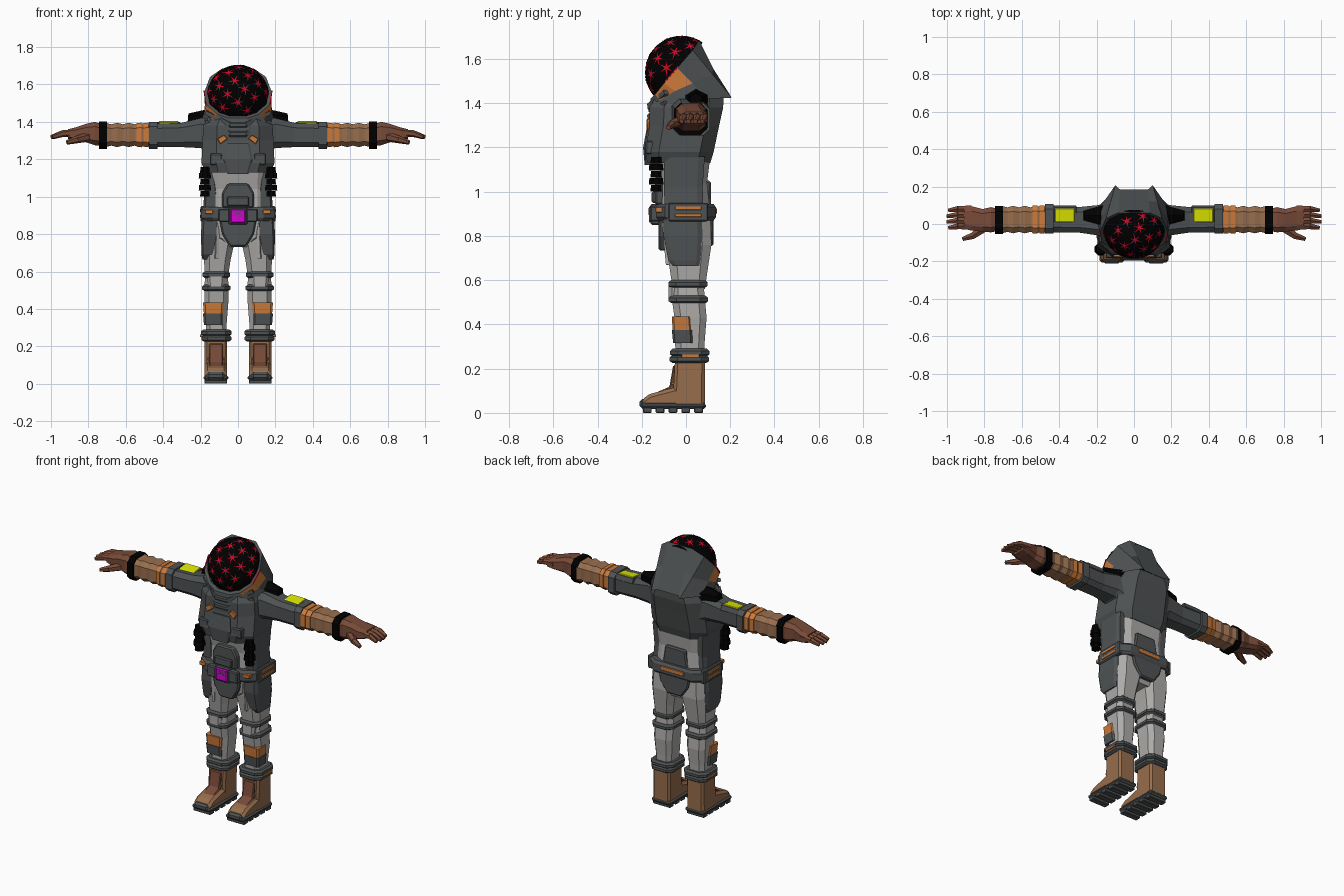
import bpy, bmesh, math
from mathutils import Vector

cube = bpy.data.objects.get("Cube")
if cube:
    bpy.data.objects.remove(cube, do_unlink=True)


def material(name, *rgb):
    mat = bpy.data.materials.new(name)
    mat.use_nodes = True
    mat.diffuse_color = (*rgb, 1)
    mat.node_tree.nodes["Principled BSDF"].inputs["Base Color"].default_value = (*rgb, 1)
    return mat


black = material("black rubber", 0, 0, 0)
red = material("visor red", .58, .003, .02)
dark = material("dark grey shell", .078, .085, .087)
light = material("light grey fabric", .42, .41, .395)
tan = material("tan leather", .31, .155, .075)
brown = material("brown leather", .19, .07, .04)
orange = material("orange accent", .6, .195, .042)
yellow = material("yellow patch", .78, .86, 0)
magenta = material("magenta buckle", .7, 0, .68)


def finish(name, bm, mats, mirror=False, bevel=0):
    """Turn a bmesh into an object, optionally bevelled and mirrored."""
    bmesh.ops.recalc_face_normals(bm, faces=bm.faces)
    mesh = bpy.data.meshes.new(name)
    bm.to_mesh(mesh)
    bm.free()
    for mat in mats:
        mesh.materials.append(mat)
    obj = bpy.data.objects.new(name, mesh)
    bpy.context.collection.objects.link(obj)
    if bevel:
        mod = obj.modifiers.new("Bevel", 'BEVEL')
        mod.width, mod.segments = bevel, 1
    if mirror:
        obj.modifiers.new("Mirror", 'MIRROR').use_mirror_merge = False
    return obj


def place(axis, p, u, v):
    return {'x': (p, u, v), 'y': (u, p, v), 'z': (u, v, p)}[axis]


def bridge(bm, rings, caps=True):
    """Skin a list of point rings with quads."""
    rows = [[bm.verts.new(co) for co in ring] for ring in rings]
    n = len(rows[0])
    for a, b in zip(rows, rows[1:]):
        for i in range(n):
            bm.faces.new((a[i], a[(i + 1) % n], b[(i + 1) % n], b[i]))
    if caps:
        bm.faces.new(rows[0])
        bm.faces.new(rows[-1])


def loft(name, mat, axis, sections, cut=.35, mirror=False):
    """Chamfered sections: position, then low and high on both other axes."""
    rings = []
    for p, u0, u1, v0, v1 in sections:
        cu, cv, hu, hv = (u0 + u1) / 2, (v0 + v1) / 2, (u1 - u0) / 2, (v1 - v0) / 2
        c = 1 - cut
        shape = [(1, -c), (1, c), (c, 1), (-c, 1), (-1, c), (-1, -c), (-c, -1), (c, -1)]
        rings.append([place(axis, p, cu + a * hu, cv + b * hv) for a, b in shape])
    bm = bmesh.new()
    bridge(bm, rings)
    return finish(name, bm, [mat], mirror)


def centred(name, mat, sections, cut=.35):
    """Upright loft that is symmetric in x: height, half width, front and back."""
    return loft(name, mat, 'z', [(z, -w, w, a, b) for z, w, a, b in sections], cut)


def prism(name, mat, axis, outline, low, high, mirror=False, bevel=.008):
    bm = bmesh.new()
    bridge(bm, [[place(axis, p, u, v) for u, v in outline] for p in (low, high)])
    return finish(name, bm, [mat], mirror, bevel)


def box(name, mat, xs, ys, zs, mirror=False, bevel=.006):
    (a, b), (c, d) = xs, ys
    return prism(name, mat, 'z', [(a, c), (b, c), (b, d), (a, d)], *zs, mirror, bevel)


def rod(name, mat, start, end, r0, r1, sides=6, mirror=True):
    a, b = Vector(start), Vector(end)
    turn = (b - a).to_track_quat('Z', 'Y')
    ring = [Vector((math.cos(t), math.sin(t), 0)) for t in
            (math.tau * (i + .5) / sides for i in range(sides))]
    bm = bmesh.new()
    bridge(bm, [[p + turn @ v * r for v in ring] for p, r in ((a, r0), (b, r1))])
    return finish(name, bm, [mat], mirror)


# Helmet globe, cut off behind the hood rim, with small star marks
centre, radius, facing = Vector((0, -.02, 1.54)), .165, Vector((0, -.77, .64))
bm = bmesh.new()
bmesh.ops.create_icosphere(bm, subdivisions=4, radius=radius)
bmesh.ops.translate(bm, vec=centre, verts=bm.verts)
bmesh.ops.bisect_plane(bm, geom=bm.verts[:] + bm.edges[:] + bm.faces[:],
                       plane_co=centre + facing * .012, plane_no=facing, clear_inner=True)
globe = finish("helmet_globe", bm, [black])
for poly in globe.data.polygons:
    poly.use_smooth = True

bm = bmesh.new()
count = 60
for i in range(count):
    h = 1 - 2 * (i + .5) / count
    t, s = i * math.pi * (3 - math.sqrt(5)), math.sqrt(1 - h * h)
    d = Vector((s * math.cos(t), s * math.sin(t), h))
    if d.dot(facing) < .25:
        continue
    u = d.orthogonal().normalized()
    w = d.cross(u)
    for k in range(6):
        t = math.tau * k / 6 + i
        out = u * math.cos(t) + w * math.sin(t)
        side = d.cross(out) * .03
        corners = (d - side, d + out * (.2 + .05 * (k % 2)), d + side)
        bm.faces.new([bm.verts.new(centre + c.normalized() * (radius + .002)) for c in corners])
finish("helmet_stars", bm, [red])

# Hood shell: open slanted rim swept back to a wide collar
rim = [(.085, .06, 1.685), (.15, .03, 1.64), (.18, -.04, 1.56),
       (.168, -.1, 1.49), (.11, -.14, 1.44), (.05, -.16, 1.42)]
back = [(.075, .185, 1.43), (.1, .207, 1.425), (.175, .1, 1.42),
        (.192, 0, 1.42), (.165, -.1, 1.385), (.06, -.17, 1.36)]


def whole(half):
    return [Vector(p) for p in half] + [Vector((-x, y, z)) for x, y, z in reversed(half)]


rim, back = whole(rim), whole(back)
middle = [a.lerp(b, .5) for a, b in zip(rim, back)]
inner = [centre + (p - centre) * .9 for p in rim]
bm = bmesh.new()
bridge(bm, [inner, rim, middle, back], caps=False)
bm.faces.ensure_lookup_table()
n = len(rim)
panels = [bm.faces[n + i] for i in (2, 3, n - 4, n - 5)]
bmesh.ops.inset_individual(bm, faces=panels, thickness=.015)
for face in panels:
    face.material_index = 1
finish("hood_shell", bm, [dark, orange])
rod("rim_strip", red, (.181, -.036, 1.567), (.171, -.096, 1.497), .004, .004, 4)

# Torso
centred("chest_shell", dark, [(1.13, .175, -.175, .11), (1.18, .195, -.185, .125),
        (1.3, .19, -.165, .15), (1.38, .185, -.165, .168), (1.44, .15, -.13, .17)], .4)
centred("chest_plate", dark, [(1.12, .055, -.187, -.1), (1.2, .078, -.194, -.1),
                              (1.285, .062, -.178, -.1)], .15)
box("chest_pocket", dark, (.085, .15), (-.183, -.13), (1.17, 1.23), True)
prism("chest_tab", orange, 'y', [(.055, 1.31), (.095, 1.28), (.11, 1.31), (.075, 1.33)],
      -.178, -.15, True, .003)
for drop in (0, .05):
    rod("collar_strip", dark, (.04, -.163, 1.385 - drop), (.17, -.09, 1.45 - drop), .018, .015, 4)
    box("collar_bar", dark, (-.05, .05), (-.175, -.13), (1.37 - drop, 1.398 - drop))
centred("waist_fabric", light, [(.9, .16, -.11, .11), (1.04, .16, -.105, .095), (1.16, .165, -.13, .11)])
loft("waist_side", dark, 'z', [(.9, .11, .19, -.095, .08), (1.02, .11, .18, -.1, .075),
     (1.16, .125, .185, -.1, .085)], .3, True)
prism("lumbar_panel", dark, 'y', [(-.09, .93), (.09, .93), (.07, 1.05), (-.07, 1.05)], .07, .112)
for i in range(5):
    z = 1 + i * .032
    bulge = .028 + .008 * (i % 2)
    rod("air_hose", black, (.177, -.135, z), (.177, -.135, z + .03), bulge, bulge - .003, 8)

# Belt and hips
centred("belt", dark, [(.87, .185, -.125, .125), (.885, .195, -.135, .135),
                       (.93, .195, -.135, .135), (.945, .185, -.125, .125)], .3)
box("belt_side_frame", dark, (.17, .2), (-.08, .1), (.865, .95), True)
for z in (.885, .918):
    box("belt_side_stripe", orange, (.19, .204), (-.05, .07), (z, z + .016), True, .002)
box("belt_front_tab", orange, (.135, .175), (-.138, -.1), (.907, .93), True, .002)
box("belt_back_stripe", orange, (-.08, .08), (.13, .14), (.9, .925), bevel=.002)
box("belt_front_block", dark, (.045, .105), (-.163, -.1), (.865, .935), True)
box("buckle_mount", dark, (-.05, .05), (-.16, -.1), (.85, .945))
box("buckle", magenta, (-.04, .04), (-.168, -.15), (.86, .935), bevel=.006)
for slope in (1, -1):
    rod("buckle_cross", dark, (-.028, -.168, .91 - .014 * slope),
        (.028, -.168, .91 + .014 * slope), .003, .003, 4, False)
prism("belly_pack", dark, 'y', [(-.085, .94), (.085, .94), (.085, 1.02), (.055, 1.07),
      (-.055, 1.07), (-.085, 1.02)], -.14, -.09)
box("belly_pouch", dark, (-.06, .06), (-.155, -.1), (.95, 1))
centred("hips", light, [(.73, .06, -.08, .09), (.78, .14, -.1, .11), (.9, .175, -.11, .11)])
flap = [(-.1, .88), (.1, .88), (.085, .8), (.045, .735), (-.045, .735), (-.085, .8)]
prism("front_flap", dark, 'y', flap, -.125, -.07)
prism("back_flap", dark, 'y', [(x * 1.15, z + .02) for x, z in flap], .08, .125)

# Legs
loft("thigh", light, 'z', [(.56, .055, .175, -.06, .085), (.66, .04, .182, -.075, .1),
     (.76, .018, .187, -.09, .115), (.9, .01, .18, -.095, .11)], .4, True)
loft("thigh_panel", dark, 'z', [(.665, .14, .19, -.06, .06), (.69, .13, .195, -.08, .065),
     (.8, .1, .198, -.102, .075), (.9, .1, .192, -.1, .07)], .25, True)
rod("thigh_trim", light, (.108, -.098, .86), (.115, -.08, .67), .012, .012, 4)
loft("lower_leg", light, 'z', [(.22, .065, .17, -.045, .08), (.33, .06, .172, -.05, .085),
     (.43, .052, .18, -.052, .093), (.52, .05, .18, -.065, .085), (.58, .055, .175, -.065, .08)], .4, True)
loft("shin_pad", orange, 'z', [(.37, .08, .182, -.06, .025), (.435, .075, .187, -.064, .02)], .2, True)
loft("shin_pad_base", dark, 'z', [(.315, .08, .182, -.058, .03), (.375, .08, .187, -.064, .027)], .2, True)
for z, grow in ((.23, .004), (.26, .006), (.5, 0), (.57, -.002)):
    a, b, c, d = .04 - grow, .192 + grow, -.078 + grow, .1 + grow
    e = .012
    loft("leg_ring", dark, 'z', [(z - .004, a + e, b - e, c + e, d - e), (z + .004, a, b, c, d),
         (z + .02, a, b, c, d), (z + .03, a + e, b - e, c + e, d - e)], .4, True)
loft("knee_pad", light, 'z', [(.52, .075, .16, -.078, .02), (.58, .07, .165, -.078, .02)], .3, True)
box("ankle_stripe", orange, (.19, .203), (-.02, .06), (.25, .264), True, .001)

# Boots
loft("boot_shaft", tan, 'z', [(.04, .06, .178, -.06, .085), (.235, .058, .178, -.05, .085)], .2, True)
prism("boot_foot", tan, 'x', [(-.2, .03), (-.2, .06), (-.165, .085), (-.05, .115), (.05, .115),
      (.08, .08), (.08, .03)], .06, .178, True, .018)
prism("boot_tongue", brown, 'x', [(-.14, .09), (-.075, .118), (-.058, .215), (-.03, .215), (-.03, .06),
      (-.14, .06)], .08, .156, True, .005)
box("boot_strap", tan, (.075, .162), (-.068, -.04), (.125, .14), True, .003)
box("boot_sole", dark, (.052, .184), (-.205, .09), (.018, .045), True, .01)
box("toe_cap", dark, (.07, .168), (-.21, -.17), (.02, .062), True, .012)
for i in range(5):
    y = -.195 + i * .058
    box("sole_lug", dark, (.058, .18), (y, y + .04), (0, .025), True, .004)

# Arms
loft("upper_arm", dark, 'x', [(.13, -.08, .11, 1.22, 1.42), (.2, -.06, .1, 1.26, 1.42),
     (.3, -.045, .09, 1.265, 1.395), (.44, -.045, .095, 1.265, 1.39)], .4, True)
loft("sleeve_cuff", dark, 'x', [(.43, -.052, .108, 1.255, 1.4), (.475, -.052, .108, 1.255, 1.4)], .35, True)
rod("shoulder_joint", black, (.16, .045, 1.405), (.268, .045, 1.415), .065, .03)
slope = [(-.012, 1.368), (.014, 1.396), (.082, 1.404), (.094, 1.37)]
prism("patch_frame", dark, 'x', [(y * 1.05, z - .004) for y, z in slope], .308, .432, True, .003)
prism("arm_patch", yellow, 'x', slope, .318, .422, True, .002)
folds = []
for i in range(9):
    s = .008 * (i % 2)
    folds.append((.46 + i * .031, -.05 + s, .097 - s, 1.265 + s, 1.395 - s))
loft("forearm", tan, 'x', folds, .4, True)
for x in (.478, .515):
    loft("arm_band", orange, 'x', [(x, -.052, .1, 1.264, 1.396), (x + .028, -.05, .098, 1.268, 1.393)], .4, True)
loft("wrist_ring", black, 'x', [(.7, -.054, .096, 1.255, 1.402), (.742, -.054, .096, 1.255, 1.402)], .4, True)

# Gloves
loft("glove", brown, 'x', [(.72, -.035, .08, 1.275, 1.385), (.765, -.045, .09, 1.275, 1.4),
     (.81, -.04, .08, 1.29, 1.39), (.87, -.035, .095, 1.3, 1.37), (.91, -.025, .097, 1.31, 1.36)], .4, True)
for i in range(4):
    root, tip = -.012 + i * .031, -.02 + i * .031
    reach = .99 if i in (0, 3) else 1
    rod("finger", brown, (.87, root, 1.34), (.94, root, 1.337), .02, .018)
    rod("fingertip", brown, (.938, root, 1.337), (reach, tip, 1.318), .018, .011)
rod("thumb", brown, (.8, -.02, 1.32), (.865, -.065, 1.305), .026, .02)
rod("thumb_tip", brown, (.862, -.063, 1.305), (.915, -.08, 1.29), .02, .012)
